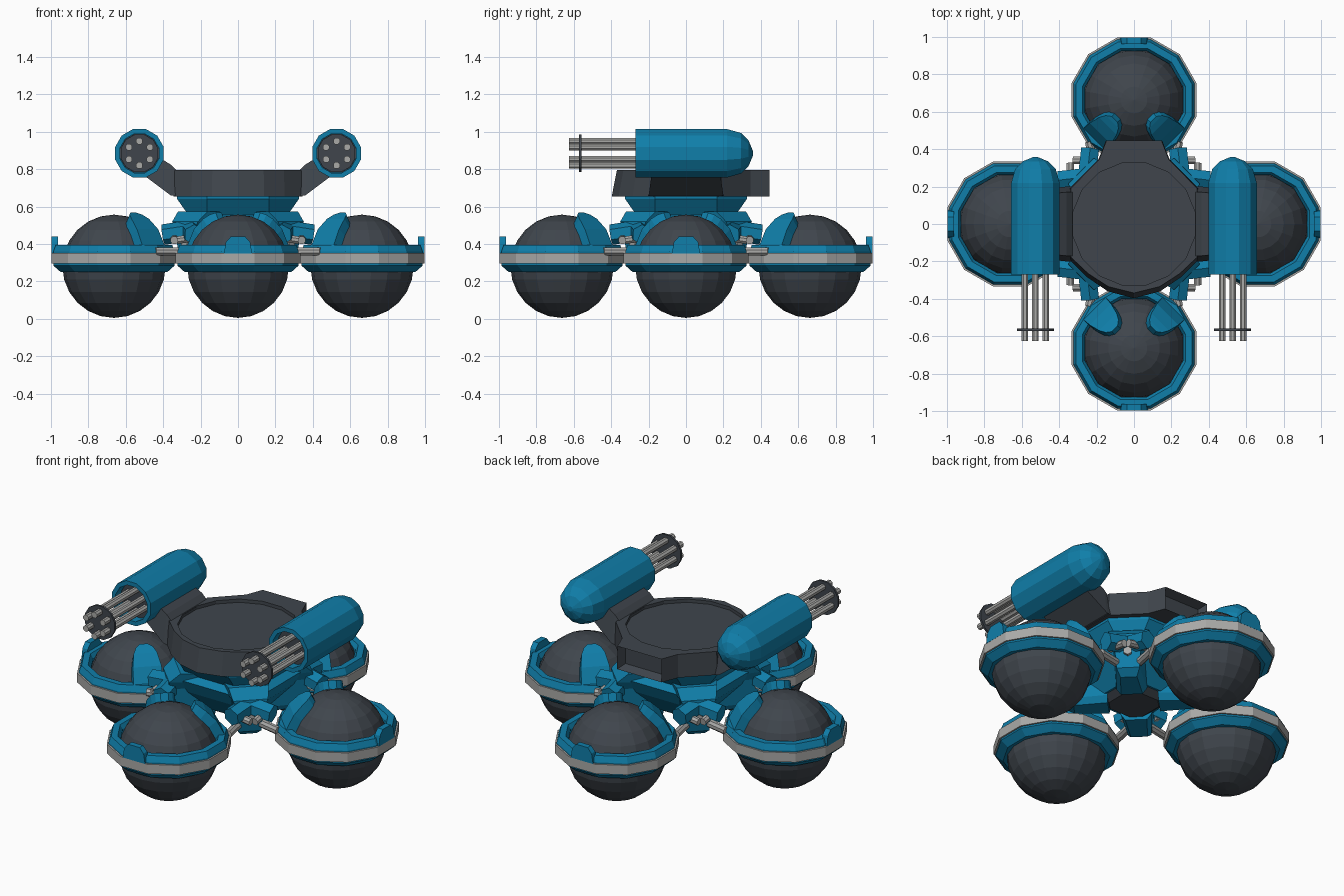
import bpy, bmesh
from math import sin, cos, pi, radians
from mathutils import Matrix, Vector

cube = bpy.data.objects.get("Cube")
if cube:
    bpy.data.objects.remove(cube, do_unlink=True)


def material(name, rgb):
    m = bpy.data.materials.new(name)
    m.use_nodes = True
    m.diffuse_color = (*rgb, 1)
    bsdf = next(n for n in m.node_tree.nodes if n.type == 'BSDF_PRINCIPLED')
    bsdf.inputs["Base Color"].default_value = (*rgb, 1)
    return m


BLUE = material("blue paint", (0.005, 0.21, 0.40))
DARK = material("dark slate", (0.05, 0.06, 0.073))
GREY = material("light metal", (0.40, 0.40, 0.39))
I = Matrix.Identity(4)


def finish(name, bm, mat, matrix=I):
    bmesh.ops.recalc_face_normals(bm, faces=bm.faces)
    me = bpy.data.meshes.new(name)
    bm.to_mesh(me)
    bm.free()
    me.materials.append(mat)
    ob = bpy.data.objects.new(name, me)
    ob.matrix_world = matrix
    bpy.context.collection.objects.link(ob)
    return ob


def loft(name, rings, mat, matrix=I, closed=False):
    """Skin a list of point loops; cap the ends, or join last to first."""
    bm = bmesh.new()
    loops = [[bm.verts.new(p) for p in ring] for ring in rings]
    pairs = list(zip(loops, loops[1:]))
    if closed:
        pairs.append((loops[-1], loops[0]))
    else:
        bm.faces.new(loops[0])
        bm.faces.new(loops[-1])
    n = len(loops[0])
    for a, b in pairs:
        for i in range(n):
            j = (i + 1) % n
            bm.faces.new((a[i], a[j], b[j], b[i]))
    return finish(name, bm, mat, matrix)


def circle(r, z, n, turn=0.0):
    return [(r * cos(turn + 2 * pi * i / n), r * sin(turn + 2 * pi * i / n), z)
            for i in range(n)]


def lathe(name, profile, n, mat, matrix=I, closed=False):
    rings = [circle(r, z, n, pi / n) for r, z in profile]
    return loft(name, rings, mat, matrix, closed)


def rod(name, a, b, r, mat, matrix=I, n=8):
    a, b = Vector(a), Vector(b)
    aim = (b - a).to_track_quat('Z', 'Y').to_matrix().to_4x4()
    return lathe(name, [(r, 0), (r, (b - a).length)], n, mat,
                 matrix @ Matrix.Translation(a) @ aim)


def spin(deg):
    return Matrix.Rotation(radians(deg), 4, 'Z')


# Ball wheels, each with a ring housing, outer tab and two guard fins
WHEEL, BALL = 0.663, 0.276
for k, side in enumerate(("front", "left", "back", "right")):
    base = spin(90 * k)
    hub = base @ Matrix.Translation((0, -WHEEL, 0))

    bm = bmesh.new()
    bmesh.ops.create_uvsphere(bm, u_segments=18, v_segments=12, radius=BALL)
    finish(side + "_ball", bm, DARK, hub @ Matrix.Translation((0, 0, 0.281)))

    lathe(side + "_housing", [(0.27, 0.25), (0.295, 0.25), (0.336, 0.285), (0.336, 0.36),
                              (0.322, 0.395), (0.285, 0.395), (0.27, 0.37)],
          12, BLUE, hub, True)
    lathe(side + "_band", [(0.325, 0.295), (0.346, 0.295), (0.346, 0.352), (0.325, 0.352)],
          12, GREY, hub, True)

    tab = [[(-w, -0.335, z), (w, -0.335, z), (w, -0.30, z), (-w, -0.30, z)]
           for w, z in ((0.075, 0.35), (0.065, 0.41), (0.038, 0.44))]
    loft(side + "_tab", tab, BLUE, hub)

    for s in (45, 135):
        rings = []
        for deg, w in ((17, 0.085), (38, 0.08), (52, 0.066), (59, 0.048), (63, 0.022)):
            c, h = cos(radians(deg)), sin(radians(deg))
            rings.append([(r * c, y, 0.281 + r * h)
                          for r, y in ((0.265, -w), (0.322, -w), (0.322, w), (0.265, w))])
        loft(side + "_fin", rings, BLUE, hub @ spin(s))

    # Suspension links between the wheel housing and the body corners
    for s in (-1, 1):
        rod(side + "_axle", (s * 0.20, -0.24, 0.36), (s * 0.24, -0.44, 0.36), 0.024, GREY, base)
        rod(side + "_bracket", (s * 0.25, -0.27, 0.47), (s * 0.235, -0.40, 0.45),
            0.055, BLUE, base, 6)
        rod(side + "_bracket_pin", (s * 0.20, -0.34, 0.44), (s * 0.325, -0.34, 0.42),
            0.022, GREY, base)


# Body: a flared eight-sided hub
def octagon(a, b, z):
    return [(b, -a, z), (a, -b, z), (a, b, z), (b, a, z),
            (-b, a, z), (-a, b, z), (-a, -b, z), (-b, -a, z)]


loft("body", [octagon(0.17, 0.08, 0.33), octagon(0.27, 0.15, 0.45), octagon(0.31, 0.17, 0.53),
              octagon(0.265, 0.165, 0.555), octagon(0.325, 0.165, 0.64),
              octagon(0.325, 0.165, 0.657)], BLUE)
loft("belly_plate", [octagon(0.12, 0.07, 0.30), octagon(0.165, 0.08, 0.335)], DARK)

# Corner pillars with hexagonal bolts
for k in range(4):
    turn = spin(45 + 90 * k)
    rings = [[(0.14, -w, z), (r, -w * 0.75, z), (r, w * 0.75, z), (0.14, w, z)]
             for r, w, z in ((0.33, 0.06, 0.285), (0.375, 0.085, 0.32), (0.405, 0.10, 0.47),
                             (0.40, 0.13, 0.52), (0.34, 0.15, 0.575))]
    loft("corner_pillar", rings, BLUE, turn)
    rod("corner_bolt", (0.36, 0, 0.41), (0.408, 0, 0.41), 0.025, GREY, turn, 6)

# Deck: faceted plate with a round recess on top and a pocket in the tail
half = [(0.14, -0.36), (0.25, -0.285), (0.345, -0.19), (0.345, 0.19),
        (0.19, 0.345), (0.15, 0.447)]
outline = [(0, -0.397)] + half + [(-x, y) for x, y in reversed(half)]
low = [(x, y, 0.655) for x, y in outline]
high = [(x * 0.98, y * 0.93 if y < 0 else y, 0.795) for x, y in outline]
deck = loft("deck", [low, high], DARK)
bm = bmesh.new()
bm.from_mesh(deck.data)
tail = [f for f in bm.faces if f.normal.y > 0.99]
bmesh.ops.inset_region(bm, faces=tail, thickness=0.03, depth=-0.05)
bm.to_mesh(deck.data)
bm.free()

cutter = lathe("recess_cutter", [(0.332, 0.775), (0.332, 0.9)], 16, DARK)
cutter.hide_render = True
cut = deck.modifiers.new("recess", 'BOOLEAN')
cut.operation, cut.solver, cut.object = 'DIFFERENCE', 'EXACT', cutter
bpy.context.view_layer.objects.active = deck
bpy.ops.object.modifier_apply(modifier=cut.name)
bpy.data.objects.remove(cutter, do_unlink=True)

# Rotary guns on raised arms, one each side
for s, side in ((1, "left"), (-1, "right")):
    arm = [[(s * x, -w, z0), (s * x, w, z0), (s * x, w * 0.85, z1), (s * x, -w * 0.85, z1)]
           for x, w, z0, z1 in ((0.325, 0.20, 0.656, 0.79), (0.36, 0.20, 0.66, 0.825),
                                (0.50, 0.185, 0.765, 0.91))]
    loft(side + "_gun_arm", arm, DARK)

    # Local z of the gun points forward
    gun = Matrix.Translation((s * 0.527, 0, 0.885)) @ Matrix.Rotation(pi / 2, 4, 'X')
    lathe(side + "_gun_shell", [(0.015, -0.357), (0.07, -0.335), (0.112, -0.295), (0.134, -0.22),
                                (0.134, 0.27), (0.108, 0.27), (0.108, 0.19)],
          12, BLUE, gun)
    lathe(side + "_gun_core", [(0.107, 0.18), (0.107, 0.215)], 12, DARK, gun)
    lathe(side + "_barrel_clamp", [(0.103, 0.56), (0.103, 0.573)], 12, DARK, gun)
    for i in range(6):
        a = pi / 6 + i * pi / 3
        x, y = 0.065 * cos(a), 0.065 * sin(a)
        rod(side + "_barrel", (x, y, 0.2), (x, y, 0.625), 0.019, GREY, gun)
